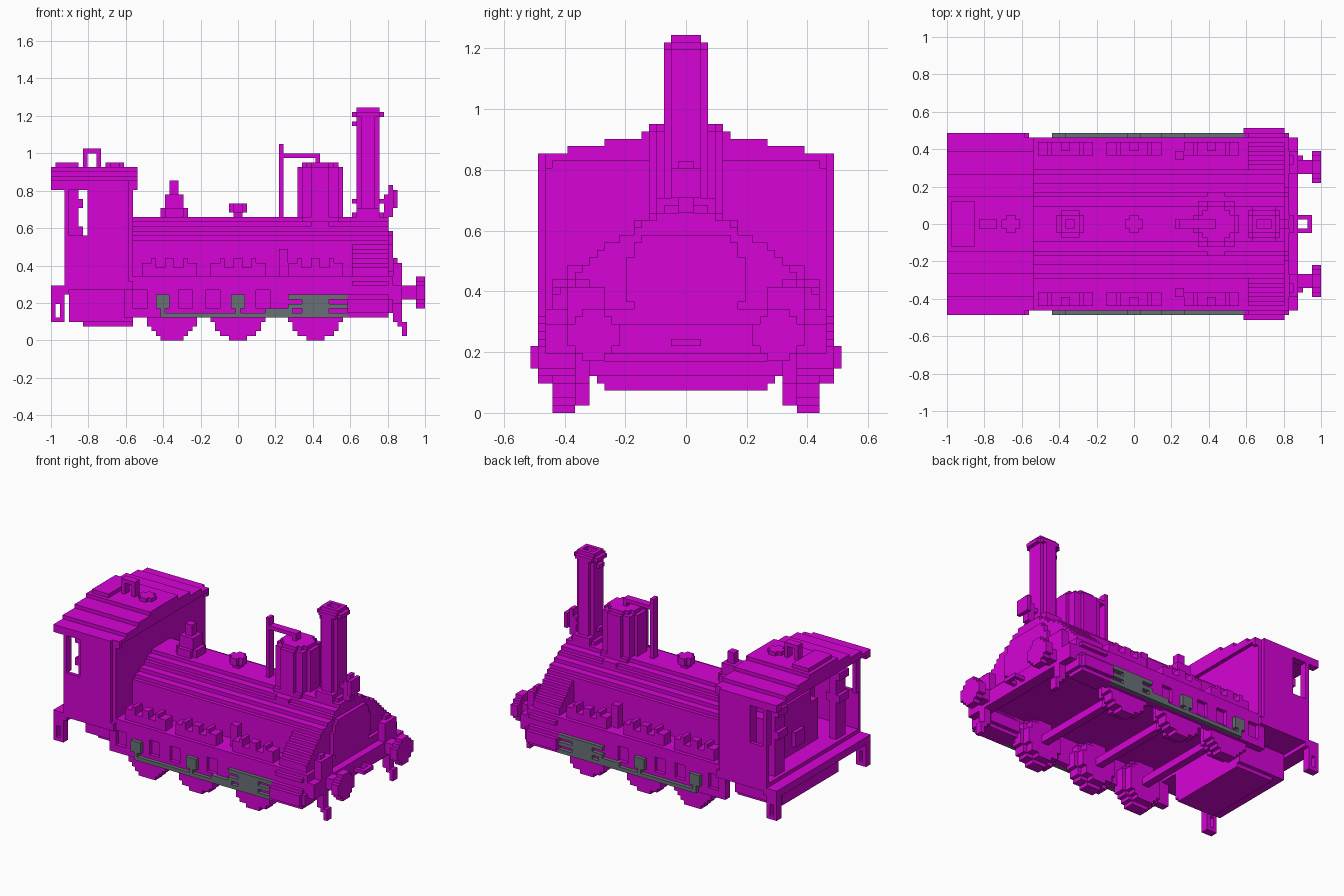
import bpy, bmesh, math
from mathutils import Matrix, Vector

cube = bpy.data.objects.get("Cube")
if cube:
    bpy.data.objects.remove(cube, do_unlink=True)

UNIT = 2 / 82  # edge of one block


def material(name, color):
    mat = bpy.data.materials.new(name)
    mat.use_nodes = True
    mat.diffuse_color = color
    mat.node_tree.nodes["Principled BSDF"].inputs["Base Color"].default_value = color
    return mat


magenta = material("magenta", (0.68, 0.001, 0.68, 1))
steel = material("steel grey", (0.14, 0.165, 0.18, 1))


def part(name, boxes, mat=magenta, mirror=False):
    """Object made of boxes (x0, x1, y0, y1, z0, z1) in block units."""
    bm = bmesh.new()
    if mirror:
        boxes = boxes + [(a, b, -d, -c, e, f) for a, b, c, d, e, f in boxes]
    for a, b, c, d, e, f in boxes:
        centre = Vector((a + b, c + d, e + f)) * UNIT / 2
        size = Vector((b - a, d - c, f - e)) * UNIT
        bmesh.ops.create_cube(bm, size=1, matrix=Matrix.Translation(centre) @ Matrix.Diagonal(size).to_4x4())
    mesh = bpy.data.meshes.new(name)
    bm.to_mesh(mesh)
    bm.free()
    mesh.materials.append(mat)
    obj = bpy.data.objects.new(name, mesh)
    bpy.context.collection.objects.link(obj)
    return obj


def disc(axis, start, end, u, v, r):
    """Stepped round prism along an axis, as rows of boxes."""
    result, frac = [], u % 1
    for i in range(int(2 * r)):
        low = v - r + i
        half = math.floor(math.sqrt(r * r - (low + 0.5 - v) ** 2) - frac + 0.5) + frac
        across, up, along = (u - half, u + half), (low, low + 1), (start, end)
        order = {"x": along + across + up, "y": across + along + up, "z": across + up + along}
        result.append(order[axis])
    return result


def rows(x0, x1, bottom, halves):
    return [(x0, x1, -h, h, bottom + i, bottom + i + 1) for i, h in enumerate(halves)]


# Boiler and flared smokebox share one stepped section
section = [20, 19, 18, 18, 17, 16, 15, 14, 13, 12, 11, 9, 7, 6, 4]
part("smokebox", rows(25, 33, 12, section))
part("boiler", rows(-24, 25, 12, [min(h, 12) for h in section]))
part("smokebox_door", [b for b in disc("x", 33, 34, 0, 18, 8) if 12 <= b[4] < 24])

# Running board, side frames with recessed openings
part("running_board", [(-24, 34, -19, 19, 12, 14)])
frame = [(-25, 33, 18, 19, 5, 7), (-25, 33, 18, 19, 11, 14), (-25, 33, 17, 18, 5, 12)]
for x0, x1 in [(-25, -23), (-20, -13), (-10, -7), (-4, 4), (7, 33)]:
    frame.append((x0, x1, 18, 19, 7, 11))
part("side_frames", frame, mirror=True)

# Wheels, axles and springs
for label, x in [("rear", -14.5), ("middle", 0), ("front", 17)]:
    part(label + "_wheels", disc("y", 15, 18, x, 6, 6) + disc("y", 13, 15, x, 6, 5), mirror=True)
    part(label + "_axle", [(x - 1, x + 1, -14, 14, 5, 7)])
    c = math.floor(x)
    part(label + "_springs", [
        (c - 6, c + 6, 15, 18, 14, 16),
        (c - 6, c - 3, 15, 18, 16, 17), (c + 3, c + 6, 15, 18, 16, 17),
        (c - 4, c - 3, 15, 18, 17, 18), (c + 3, c + 4, 15, 18, 17, 18),
        (c - 1, c + 1, 16, 18, 16, 18)], mirror=True)
part("reach_rod", [(9, 11, 14, 16, 14, 20)], mirror=True)

# Grey rods, cranks and slotted crosshead
part("coupling_rods", [(-17, 24, 19, 20, 5, 6), (6, 12, 19, 20, 6, 7)], steel, True)
for label, x in [("rear", -16.5), ("middle", 0)]:
    part(label + "_cranks", [(x - 1.5, x + 1.5, 19, 20, 7, 10), (x - 0.5, x + 0.5, 19, 20, 6, 7)], steel, True)
part("crossheads", [(11, 24, 19, 20, 9, 10), (11, 24, 19, 20, 7, 8),
                    (14, 20, 19, 20, 8, 9), (14, 20, 19, 20, 6, 7)], steel, True)
barrel = [b for b in disc("x", 24, 33, 17.5, 7.5, 3.5) if b[4] >= 5]
part("cylinders", barrel + [(33, 34, 15, 20, 6, 9)], mirror=True)

# Front beam, buffers, lamps, guards and coupling loop
part("buffer_beam", [(33, 36, -19, 19, 8, 12)])
part("buffers", disc("x", 39, 41, 12.5, 10.5, 3.5) + [(36, 39, 11, 14, 9, 12)], mirror=True)
part("beam_lamps", [(34, 36, 11, 16, 12, 17), (34, 35, 13, 15, 17, 18)], mirror=True)
part("rail_guards", [(34, 36, 13, 15, 4, 8), (35, 37, 13, 15, 3, 4), (36, 37, 13, 15, 1, 3)], mirror=True)
part("coupling_loop", [(36, 39, 1, 2, 9, 10), (38, 39, 0, 1, 9, 10)], mirror=True)

# Chimney: eight-sided shaft, base flare and open crown
part("chimney", [(26, 31, -2, 2, 25, 49), (27, 30, -3, 3, 25, 49)])
part("chimney_base", [(25, 32, -3, 3, 25, 28), (26, 31, -4, 4, 25, 29), (25, 32, -1, 1, 30, 31)])
part("chimney_crown", [(25, 27, -2, 2, 49, 50), (30, 32, -2, 2, 49, 50),
                       (26, 27, -2, 2, 50, 51), (30, 31, -2, 2, 50, 51), (25, 26, -1, 1, 47, 48)])
part("crown_sides", [(26, 31, 2, 3, 49, 50), (27, 30, 1, 2, 49, 51)], mirror=True)
part("top_lamp", [(32, 34, -1, 1, 27, 32), (34, 35, -2, 2, 29, 33), (33, 34, -1, 1, 32, 34)])

# Steam dome and bracket
part("dome", disc("z", 22, 38, 18, 0, 5))
part("dome_cap", disc("z", 38, 39, 18, 0, 4))
part("dome_base", [(16, 20, -7, 7, 22, 26), (14, 22, -5, 5, 22, 27)])
part("bracket", [(9, 10, -1, 1, 26, 43), (10, 18, -1, 1, 40, 41), (17, 18, -1, 1, 39, 40)])

# Valves on the boiler
part("safety_valve", [(-17, -11, -2, 2, 26, 29), (-16, -12, -3, 3, 26, 29),
                      (-16, -12, -2, 2, 29, 32), (-15, -13, -1, 1, 32, 35)])
part("filler_valve", [(-1, 1, -1, 1, 26, 30), (-2, 2, -1, 1, 28, 30), (-1, 1, -2, 2, 28, 30)])

# Cab: narrow ash pan below, wide floor and walls above
part("ash_pan", [(-37, -23, -12, 12, 4, 12), (-34, -23, -11, 11, 3, 4)])
part("cab_floor", [(-38, -23, -20, 20, 11, 13)])
part("cab_front", [(-25, -23, -19, 19, 12, 34)])
part("cab_sides", [(-32, -24, 19, 20, 12, 34), (-38, -32, 19, 20, 12, 23),
                   (-38, -37, 18, 20, 23, 34), (-33, -31, 17, 20, 12, 34)], mirror=True)
part("backhead", [(-33, -25, -9, 9, 12, 24), (-33, -25, -6, 6, 24, 27), (-34, -33, -2, 2, 15, 19)])
part("brake_stands", [(-37, -35, 11, 15, 12, 33), (-38, -34, 11, 15, 23, 25)]
     + disc("y", 11, 15, -36, 30, 2), mirror=True)

# Arched stepped roof and fittings
part("roof", rows(-41, -22, 34, [19, 16, 11, 6]) + [(-41, -22, -19, -18, 33, 34), (-41, -22, 18, 19, 33, 34)])
part("roof_eaves", [(-41, -24, 19, 20, 33, 35)], mirror=True)
part("roof_hatch", [(-40, -35, -5, 5, 37, 39)])
part("roof_vent", [(-29, -25, -1, 1, 38, 39), (-28, -26, -2, 2, 38, 39)])
part("whistle", [(-34, -33, -1, 1, 38, 42), (-31, -30, -1, 1, 38, 42), (-33, -31, -1, 1, 41, 42)])

# Rear platform with ring steps
part("rear_platform", [(-41, -37, -20, 20, 10, 12)])
part("ring_steps", [(-41, -40, 18, 20, 4, 10), (-39, -38, 18, 20, 4, 10),
                    (-40, -39, 18, 20, 4, 5), (-40, -39, 18, 20, 8, 10)], mirror=True)
